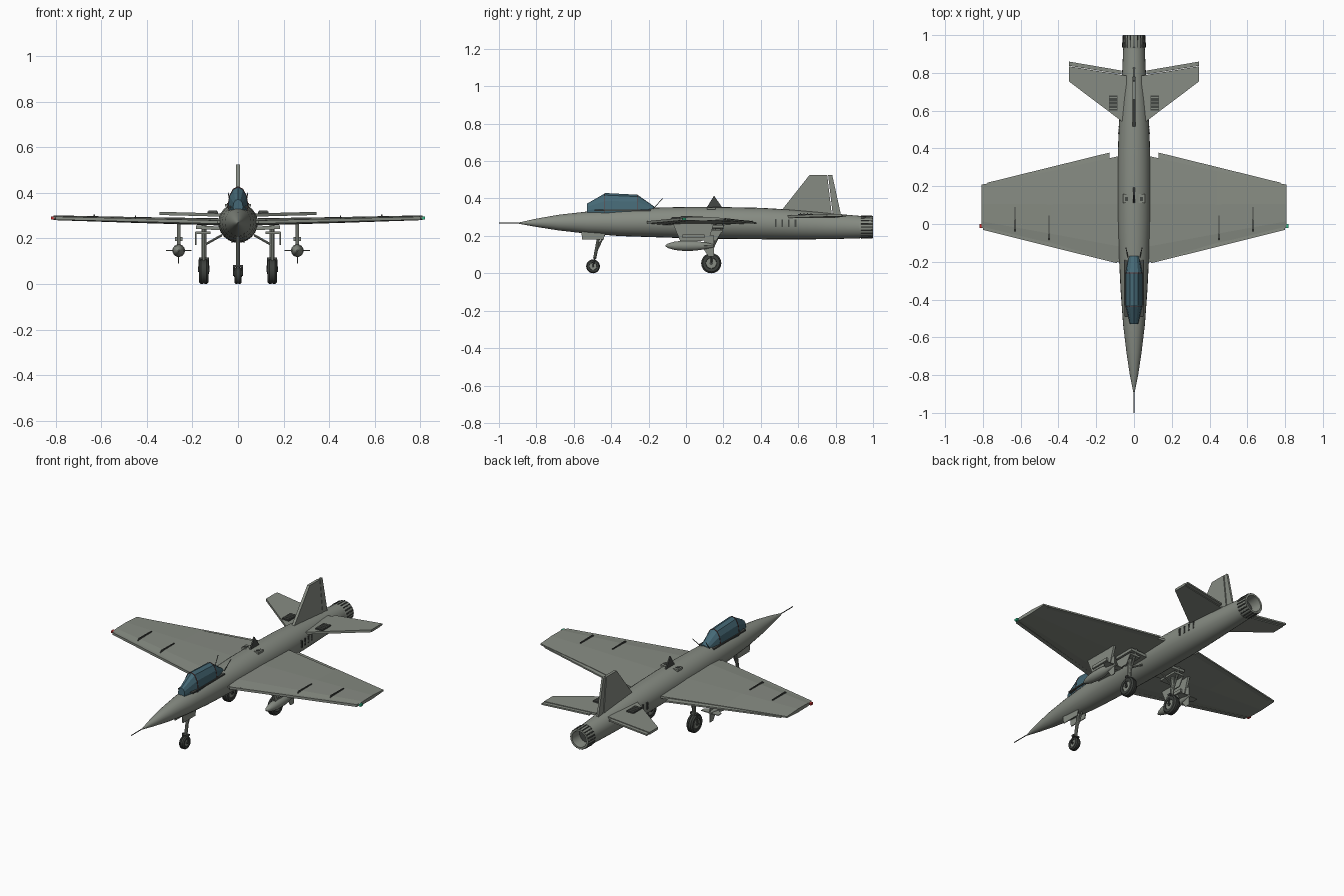
import bpy, bmesh
from math import sin, cos, pi, radians
from mathutils import Vector

if "Cube" in bpy.data.objects:
    bpy.data.objects.remove(bpy.data.objects["Cube"])


def material(name, rgb):
    m = bpy.data.materials.new(name)
    m.diffuse_color = (*rgb, 1)
    m.use_nodes = True
    m.node_tree.nodes["Principled BSDF"].inputs["Base Color"].default_value = m.diffuse_color
    return m


GREY = material("hull_grey", (0.24, 0.26, 0.225))
DARK = material("dark", (0.06, 0.065, 0.06))
RUBBER = material("rubber", (0.045, 0.05, 0.045))
GLASS = material("glass", (0.06, 0.14, 0.18))
FRAME = material("frame", (0.12, 0.05, 0.05))
RED = material("red_light", (0.6, 0.03, 0.03))
GREEN = material("green_light", (0.03, 0.5, 0.25))


def loft(name, rings, mat=GREY, smooth=False, closed=False):
    """Skin a list of equal-length rings, capped unless closed on itself."""
    bm = bmesh.new()
    vs = [[bm.verts.new(p) for p in r] for r in rings]
    n = len(vs[0])
    pairs = list(zip(vs, vs[1:])) + ([(vs[-1], vs[0])] if closed else [])
    for a, b in pairs:
        for i in range(n):
            j = (i + 1) % n
            bm.faces.new((a[i], a[j], b[j], b[i]))
    if not closed:
        bm.faces.new(vs[0])
        bm.faces.new(vs[-1])
    bmesh.ops.recalc_face_normals(bm, faces=bm.faces)
    me = bpy.data.meshes.new(name)
    bm.to_mesh(me)
    bm.free()
    me.materials.append(mat)
    ob = bpy.data.objects.new(name, me)
    bpy.context.collection.objects.link(ob)
    if smooth:
        bpy.ops.object.select_all(action='DESELECT')
        bpy.context.view_layer.objects.active = ob
        ob.select_set(True)
        bpy.ops.object.shade_smooth_by_angle(angle=radians(35))
    return ob


def plate(name, pts, thick, mat=GREY):
    """Polygon thickened along a vector, centred on the polygon."""
    t = Vector(thick) / 2
    return loft(name, [[Vector(p) - t for p in pts], [Vector(p) + t for p in pts]], mat)


def box(name, c, size, mat=GREY):
    x, y, z = c
    a, b, h = size[0] / 2, size[1] / 2, size[2]
    return plate(name, [(x - a, y - b, z), (x + a, y - b, z), (x + a, y + b, z), (x - a, y + b, z)], (0, 0, h), mat)


def rod(name, a, b, r, mat=GREY, n=10, r2=None):
    a, b = Vector(a), Vector(b)
    q = (b - a).to_track_quat('Z', 'Y')
    ring = lambda o, k: [o + q @ Vector((k * cos(2 * pi * i / n), k * sin(2 * pi * i / n), 0)) for i in range(n)]
    return loft(name, [ring(a, r), ring(b, r if r2 is None else r2)], mat, True)


def body(name, stations, x=0, n=24, mat=GREY, smooth=True, closed=False):
    """Body along y from (y, half width, z centre, half height)."""
    rings = [[(x + w * cos(2 * pi * i / n), y, z + h * sin(2 * pi * i / n)) for i in range(n)]
             for y, w, z, h in stations]
    return loft(name, rings, mat, smooth, closed)


def wheel(name, x, y, z, r, w):
    n = 20
    prof = [(-.5, .55), (-.5, .85), (-.3, 1), (-.08, 1), (-.06, .95), (.06, .95),
            (.08, 1), (.3, 1), (.5, .85), (.5, .55), (.35, .5), (-.35, .5)]
    rings = [[(x + u * w, y + r * k * cos(2 * pi * i / n), z + r * k * sin(2 * pi * i / n))
              for u, k in prof] for i in range(n)]
    loft(name + "_tyre", rings, RUBBER, True, True)
    rod(name + "_hub", (x - w * .4, y, z), (x + w * .4, y, z), r * .53, GREY, 12)
    rod(name + "_axle", (x - w * .55, y, z), (x + w * .55, y, z), r * .18, DARK, 8)


def surface(name, s, sections):
    """Flying surface from (x, leading y, trailing y, z, thickness)."""
    prof = [(0, -.2), (0, .2), (.15, .45), (.55, .5), (1, .2), (1, -.2), (.55, -.5), (.15, -.45)]
    return loft(name, [[(s * x, a + (b - a) * u, z + t * v) for u, v in prof] for x, a, b, z, t in sections])


# Fuselage, nose probe and hollow exhaust nozzle
body("fuselage", [(-.895, .003, .268, .003), (-.8, .022, .27, .022), (-.68, .04, .271, .042), (-.53, .058, .271, .059),
                  (-.35, .071, .271, .072), (-.17, .08, .272, .079), (.02, .086, .271, .084), (.2, .087, .269, .085),
                  (.4, .085, .266, .084), (.55, .079, .261, .08), (.7, .069, .255, .073),
                  (.82, .062, .25, .066), (.93, .057, .247, .06)])
rod("nose_probe", (0, -1, .269), (0, -.88, .269), .0025, DARK, 8)
body("nozzle", [(.92, .056, .247, .057), (.94, .06, .247, .06), (1, .058, .247, .058),
                (1, .047, .247, .047), (.93, .043, .247, .043)], mat=GREY)
body("nozzle_interior", [(.931, .044, .247, .044), (.935, .043, .247, .043)], mat=DARK)
for i in range(20):
    a = 2 * pi * i / 20
    rod("nozzle_petal", (.059 * cos(a), .935, .247 + .059 * sin(a)),
        (.057 * cos(a), .998, .247 + .057 * sin(a)), .004, DARK, 6)

# Faceted canopy with frame hoops
body("canopy", [(-.53, .022, .338, .034), (-.43, .044, .345, .084), (-.26, .044, .345, .075), (-.17, .028, .335, .022)],
     n=12, mat=GLASS, smooth=False)
for y, w, h in ((-.435, .044, .083), (-.26, .0445, .0755)):
    body("canopy_frame", [(y - .002, w + .001, .345, h + .001), (y + .002, w + .001, .345, h + .001)],
         n=12, mat=FRAME, smooth=False)
box("canopy_sill", (0, -.34, .338), (.098, .3, .008), DARK)

# Vertical fin, rudder and dorsal details
plate("fin", [(0, .51, .335), (0, .66, .525), (0, .755, .525), (0, .78, .31), (0, .6, .31)], (.016, 0, 0))
plate("rudder", [(0, .76, .525), (0, .782, .525), (0, .828, .315), (0, .785, .31)], (.012, 0, 0))
plate("dorsal_blade", [(0, .11, .35), (0, .15, .415), (0, .195, .35)], (.008, 0, 0), DARK)

for s in (1, -1):
    # Wing, flap, fences and tip light
    surface("wing", s, [(.04, -.213, .368, .272, .032), (.44, -.11, .28, .281, .026), (.808, -.02, .208, .291, .021)])
    plate("flap", [(s * .13, .335, .272), (s * .13, .378, .268), (s * .775, .219, .287), (s * .775, .19, .289)],
          (0, 0, .009))
    plate("slat", [(s * .09, -.208, .272), (s * .8, -.031, .289), (s * .8, -.01, .289), (s * .09, -.18, .272)],
          (0, 0, .014))
    for x, y0, y1, z in ((.45, -.088, .045, .294), (.63, -.042, .09, .299)):
        plate("wing_fence", [(s * x, y0, z - .008), (s * x, y0 + .015, z + .007),
                             (s * x, y1, z + .005), (s * x, y1, z - .008)], (.005, 0, 0), DARK)
    box("tip_light", (s * .812, -.01, .29), (.014, .02, .012), GREEN if s > 0 else RED)

    # Tailplane with elevator and vent grille
    plate("tailplane", [(s * .04, .525, .302), (s * .345, .755, .31), (s * .345, .835, .31), (s * .04, .785, .302)],
          (0, 0, .014))
    plate("elevator", [(s * .065, .792, .303), (s * .345, .838, .31), (s * .345, .86, .31), (s * .065, .812, .303)],
          (0, 0, .009))
    box("tail_vent", (s * .11, .64, .313), (.046, .08, .01), DARK)
    for k in range(4):
        box("vent_slat", (s * .11, .612 + k * .019, .32), (.038, .005, .005))

    # Side louvres, dorsal scoops and aerials
    for k in range(4):
        y = .48 + k * .035
        box("side_louvre", (s * (.082 - k * .003), y, .268), (.008, .009, .04), DARK)
    box("dorsal_scoop", (s * .04, .135, .346), (.034, .045, .012))
    box("scoop_mouth", (s * .04, .132, .352), (.016, .02, .006), DARK)
    rod("aerial", (s * .032, -.175, .345), (s * .043, -.125, .4), .002, DARK, 6)

    # Store on its pylon with cross fins
    x = s * .26
    plate("pylon", [(x, -.07, .265), (x, .15, .268), (x, .12, .175), (x, -.03, .17)], (.014, 0, 0))
    box("pylon_rack", (x, .04, .198), (.034, .12, .018))
    body("store", [(-.11, .003, .147, .003), (-.095, .013, .147, .013), (-.06, .023, .147, .023), (-.015, .028, .147, .028),
                   (.05, .027, .147, .027), (.11, .017, .147, .017), (.15, .007, .147, .007)], x, 14)
    for dx, dz in ((1, 0), (-1, 0), (0, 1), (0, -1)):
        p = lambda r, y: (x + dx * r, y, .147 + dz * r)
        plate("store_fin", [p(.005, .085), p(.056, .12), p(.056, .15), p(.005, .15)], (dz * .004, 0, dx * .004))

    # Main gear: leg, braces, doors and wheel
    x = s * .15
    wheel("main_wheel", x, .135, .054, .054, .04)
    rod("main_leg", (x, .15, .265), (x, .137, .1), .011)
    for d in (-1, 1):
        rod("main_fork", (x + d * .017, .138, .11), (x + d * .021, .135, .054), .005, DARK, 8)
    box("fork_bridge", (x, .138, .112), (.044, .018, .01), DARK)
    rod("main_brace", (x, .2, .26), (x, .143, .135), .006, GREY, 8)
    rod("side_brace", (s * .07, .15, .215), (x, .145, .17), .005, GREY, 8)
    plate("gear_fairing", [(s * .06, .07, .243), (s * .185, .07, .25), (s * .185, .2, .25), (s * .06, .2, .243)],
          (0, 0, .016))
    box("gear_bay_plate", (s * .153, .135, .225), (.065, .12, .012))
    plate("main_gear_door", [(s * .185, .075, .228), (s * .185, .195, .228), (s * .185, .16, .172),
                             (s * .185, .1, .172)], (.005, 0, 0))

    # Nose gear doors and fork arms
    plate("nose_gear_door", [(s * .026, -.56, .225), (s * .026, -.43, .225), (s * .026, -.44, .18),
                             (s * .026, -.555, .18)], (.005, 0, 0))
    rod("nose_fork", (s * .018, -.488, .08), (s * .019, -.497, .037), .004, DARK, 8)

# Nose gear centre parts
wheel("nose_wheel", 0, -.497, .037, .037, .032)
rod("nose_leg", (0, -.46, .23), (0, -.488, .08), .009)
rod("nose_brace", (0, -.435, .21), (0, -.483, .11), .005, GREY, 8)
box("nose_fork_bridge", (0, -.488, .08), (.042, .014, .009), DARK)
